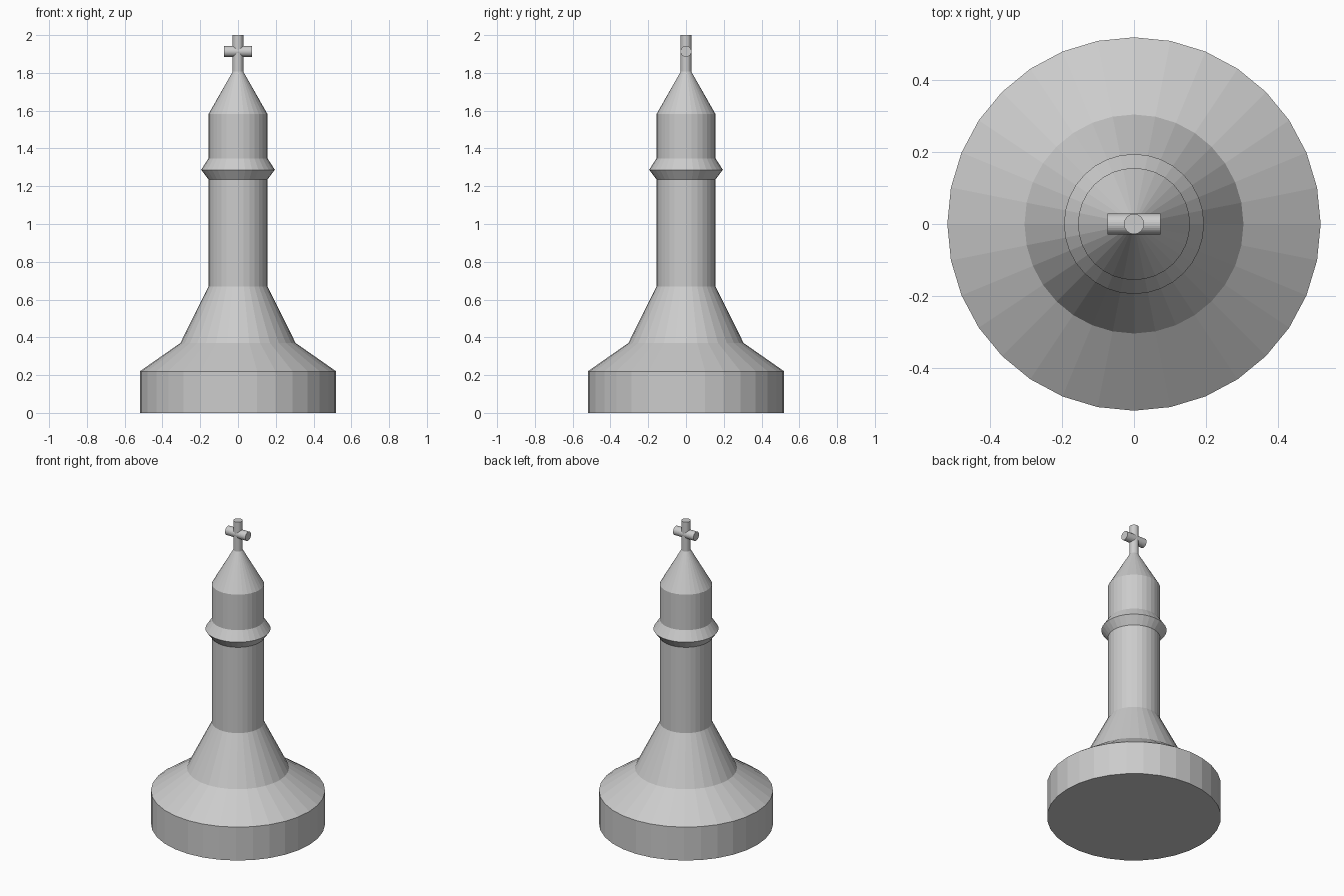
import bpy
from math import sin, cos, tau, pi

if "Cube" in bpy.data.objects:
    bpy.data.objects.remove(bpy.data.objects["Cube"])

SIDES = 32


def lathe(name, profile):
    """Closed flat-shaded solid of revolution about z from (radius, height) points."""
    verts = [(r * cos(tau * i / SIDES), r * sin(tau * i / SIDES), z)
             for r, z in profile for i in range(SIDES)]
    faces = []
    for k in range(len(profile) - 1):
        a, b = k * SIDES, (k + 1) * SIDES
        for i in range(SIDES):
            j = (i + 1) % SIDES
            faces.append((a + i, a + j, b + j, b + i))
    faces.append(tuple(reversed(range(SIDES))))
    faces.append(tuple(range(len(verts) - SIDES, len(verts))))
    mesh = bpy.data.meshes.new(name)
    mesh.from_pydata(verts, [], faces)
    obj = bpy.data.objects.new(name, mesh)
    bpy.context.collection.objects.link(obj)
    return obj


# Body: foot, flared skirt, shaft, collar, head, pointed crown and finial stem
lathe("body", [
    (0.52, 0.0), (0.52, 0.22), (0.305, 0.37), (0.156, 0.67),
    (0.156, 1.235), (0.195, 1.287), (0.156, 1.348), (0.156, 1.582),
    (0.028, 1.807), (0.028, 2.0),
])

# Crossbar of the finial, lying along x
bar = lathe("finial_crossbar", [(0.029, -0.074), (0.029, 0.074)])
bar.rotation_euler = (0, pi / 2, 0)
bar.location = (0, 0, 1.914)
